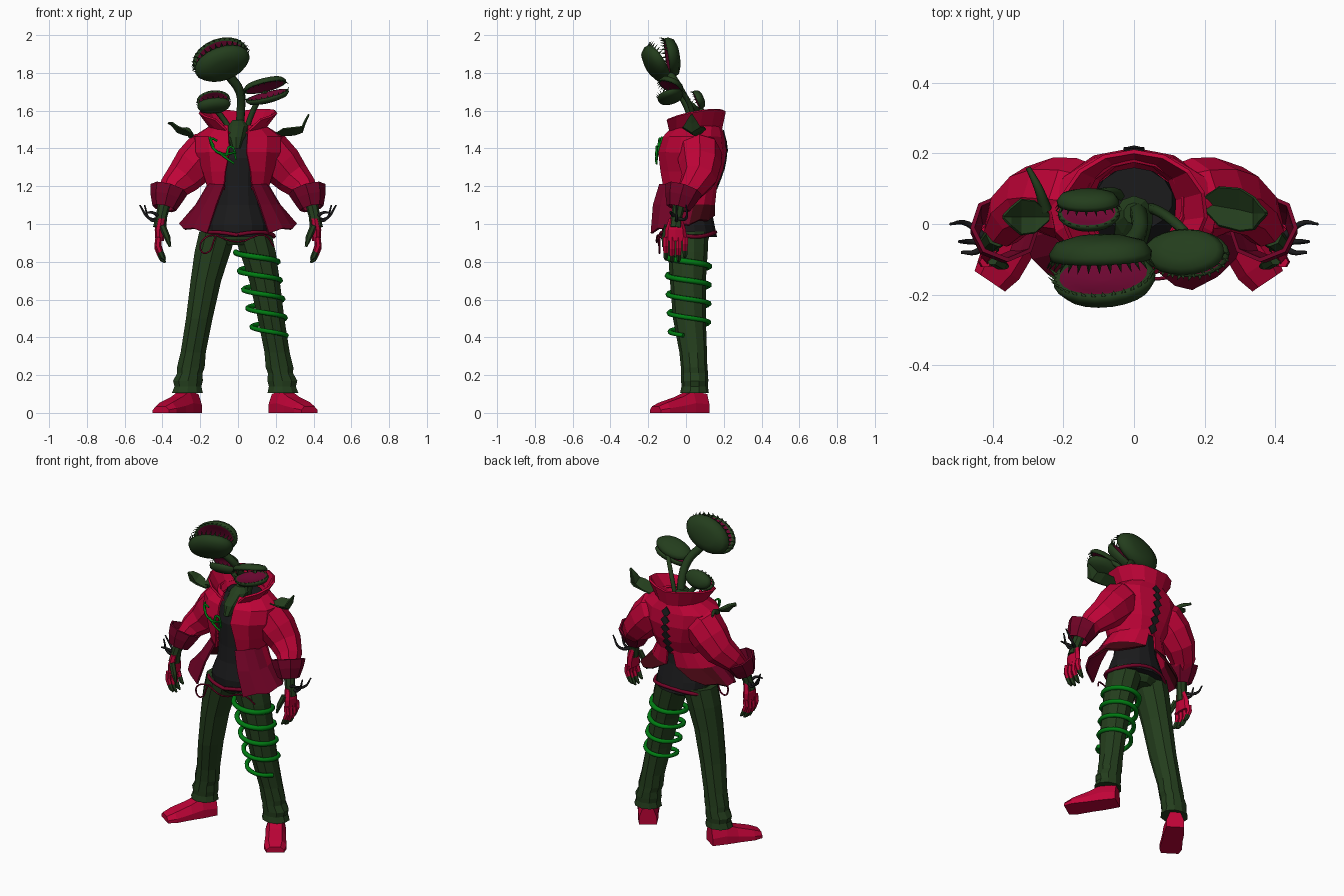
import bpy, bmesh
from math import sin, cos, pi, radians
from mathutils import Vector, Matrix

if "Cube" in bpy.data.objects:
    bpy.data.objects.remove(bpy.data.objects["Cube"])


def material(name, rgb):
    m = bpy.data.materials.new(name)
    m.use_nodes = True
    m.diffuse_color = (*rgb, 1)
    m.node_tree.nodes["Principled BSDF"].inputs["Base Color"].default_value = (*rgb, 1)
    return m


CRIMSON = material("crimson", (0.52, 0.001, 0.038))
DEEP = material("deep crimson", (0.17, 0.001, 0.02))
LINING = material("dark lining", (0.06, 0.002, 0.006))
MOUTH = material("mouth red", (0.15, 0.002, 0.03))
GREEN = material("plant green", (0.017, 0.047, 0.012))
VINE = material("bright vine", (0.0, 0.2, 0.006))
BLACK = material("shirt black", (0.011, 0.011, 0.012))


def finish(name, bm, mats, thick=0.0, smooth=False):
    bmesh.ops.recalc_face_normals(bm, faces=bm.faces)
    me = bpy.data.meshes.new(name)
    bm.to_mesh(me)
    bm.free()
    for m in mats:
        me.materials.append(m)
    ob = bpy.data.objects.new(name, me)
    bpy.context.collection.objects.link(ob)
    if thick:
        mod = ob.modifiers.new("thickness", "SOLIDIFY")
        mod.thickness, mod.offset = thick, 0
    if smooth:
        for p in me.polygons:
            p.use_smooth = True
    return ob


def loft(name, rings, mat, closed=True, thick=0.0):
    """Skin a list of equal point rings; closed rings get end caps."""
    bm = bmesh.new()
    vs = [[bm.verts.new(p) for p in r] for r in rings]
    n = len(vs[0])
    for a, b in zip(vs, vs[1:]):
        for i in range(n if closed else n - 1):
            j = (i + 1) % n
            bm.faces.new((a[i], a[j], b[j], b[i]))
    if closed and not thick:
        bm.faces.new(vs[0])
        bm.faces.new(vs[-1])
    return finish(name, bm, [mat], thick)


def oval(z, cx, cy, rx, ry, n=10):
    return [(cx + rx * sin(2 * pi * i / n), cy - ry * cos(2 * pi * i / n), z) for i in range(n)]


def limb(name, stations, mat, n=8, thick=0.0):
    """Rings square to a path of (point, radius)."""
    pts = [Vector(p) for p, r in stations]
    rings = []
    for i, (p, r) in enumerate(stations):
        t = (pts[min(i + 1, len(pts) - 1)] - pts[max(i - 1, 0)]).normalized()
        u = t.cross(Vector((0, 1, 0))).normalized()
        v = u.cross(t)
        rings.append([pts[i] + r * (u * cos(2 * pi * k / n) + v * sin(2 * pi * k / n)) for k in range(n)])
    loft(name, rings, mat, True, thick)


def tendril(name, pts, r, mat, taper=1.0):
    """Round tube along a smooth curve, turned into a mesh."""
    cu = bpy.data.curves.new(name, "CURVE")
    cu.dimensions, cu.bevel_depth, cu.bevel_resolution, cu.resolution_u = "3D", r, 1, 4
    cu.use_fill_caps = True
    sp = cu.splines.new("BEZIER")
    sp.bezier_points.add(len(pts) - 1)
    for i, (b, p) in enumerate(zip(sp.bezier_points, pts)):
        b.co = p
        b.handle_left_type = b.handle_right_type = "AUTO"
        b.radius = 1 + (taper - 1) * i / (len(pts) - 1)
    tmp = bpy.data.objects.new(name, cu)
    bpy.context.collection.objects.link(tmp)
    bm = bmesh.new()
    bm.from_mesh(tmp.evaluated_get(bpy.context.evaluated_depsgraph_get()).to_mesh())
    bpy.data.objects.remove(tmp)
    finish(name, bm, [mat], 0, True)


def flytrap(name, hinge, w, d, h, pitch, tilt, gape, teeth):
    """Two domed lobes with red inner faces and a fringe of teeth."""
    bm = bmesh.new()
    M = Matrix.Translation(hinge) @ Matrix.Rotation(radians(tilt), 4, "Y") @ Matrix.Rotation(radians(pitch), 4, "X")
    n = 20
    for k in (1, -1):
        L = M @ Matrix.Rotation(radians(-k * gape), 4, "X")

        def pt(f, s, z):
            return L @ Vector((w * s * cos(f), -d / 2 + d / 2 * s * sin(f), k * z))
        levels = [(0.1, h * 0.35), (0.6, h * 0.2), (0.88, 0.0), (1, 0), (1.02, h * 0.3),
                  (0.88, h * 0.72), (0.5, h * 0.95), (0.1, h)]
        rings = [[bm.verts.new(pt(2 * pi * i / n, s, z)) for i in range(n)] for s, z in levels]
        for li, (a, b) in enumerate(zip(rings, rings[1:])):
            for i in range(n):
                j = (i + 1) % n
                bm.faces.new((a[i], a[j], b[j], b[i])).material_index = 1 if li < 2 else 0
        bm.faces.new(rings[0]).material_index = 1
        bm.faces.new(rings[-1])
        for i in range(teeth):
            f = pi * (0.95 + 1.1 * (i + 0.5) / teeth)
            base = [bm.verts.new(pt(f + e, s, 0)) for e, s in ((-0.05, 1), (0.05, 1), (0, 0.93))]
            tip = bm.verts.new(pt(f, 1.1, -d * 0.12))
            for a in range(3):
                bm.faces.new((base[a], base[(a + 1) % 3], tip))
    finish(name, bm, [GREEN, MOUTH], 0, True)


# Flytrap heads and stems
flytrap("main_trap", (-0.06, -0.083, 1.785), 0.148, 0.2, 0.068, -66, -20, 14, 17)
flytrap("left_trap", (0.15, -0.02, 1.70), 0.115, 0.135, 0.04, -4, -14, 18, 13)
flytrap("right_trap", (-0.125, 0.075, 1.605), 0.087, 0.105, 0.042, -52, -6, 15, 11)
tendril("main_stem", [(0, .05, 1.45), (.015, .02, 1.6), (.01, -.03, 1.7), (-.05, -.085, 1.79)], 0.025, GREEN)
tendril("left_stem", [(.03, .05, 1.45), (.08, .03, 1.6), (.12, 0, 1.67), (.15, -.03, 1.7)], 0.015, GREEN)
tendril("right_stem", [(-.02, .06, 1.45), (-.06, .09, 1.53), (-.12, .08, 1.61)], 0.015, GREEN)
loft("neck", [oval(1.40, -.01, -.07, .025, .05), oval(1.46, -.01, -.03, .05, .07),
              oval(1.52, 0, .02, .055, .06), oval(1.55, 0, .03, .03, .03)], GREEN)

# Shirt, hips and belt
shirt = [(.93, .17, .145, .02), (1.0, .17, .14, .01), (1.1, .13, .12, .01), (1.2, .12, .115, .01),
         (1.35, .13, .13, .02), (1.44, .13, .12, .04), (1.5, .11, .09, .07)]
loft("shirt", [oval(z, 0, cy, rx, ry, 14) for z, rx, ry, cy in shirt], BLACK)
loft("hips", [oval(.89, -.01, .01, .09, .09), oval(.92, -.01, .01, .16, .11), oval(.97, -.01, .01, .17, .12)], GREEN)
tendril("belt", [(.19 * sin(a * pi / 8), .01 - .145 * cos(a * pi / 8), .945 + .012 * sin(a)) for a in range(17)], 0.011, DEEP)
tendril("belt_loop", [(-.1, -.14, .94), (-.17, -.15, .93), (-.2, -.14, .87), (-.17, -.14, .845), (-.12, -.14, .93)], 0.005, DEEP)
tendril("belt_cord", [(-.12, -.14, .94), (0, -.155, .905), (.14, -.14, .94), (.19, -.1, .88)], 0.005, DEEP)


# Jacket: arcs left open at the front
def arc(z, rx, yf, yb, gap, n=12, end=None):
    cy, ry = (yf + yb) / 2, (yb - yf) / 2
    end = 2 * pi - gap if end is None else end
    return [Vector((rx * sin(a), cy - ry * cos(a), z))
            for a in (gap + (end - gap) * i / n for i in range(n + 1))]


jacket = [(1.18, .155, -.13, .15, .5), (1.28, .19, -.14, .19, .35), (1.38, .235, -.145, .21, .19),
          (1.46, .235, -.12, .2, .21), (1.52, .14, -.07, .18, .38)]
loft("jacket_body", [arc(*r) for r in jacket], CRIMSON, False, 0.012)
collar = [arc(1.48, .125, -.09, .18, .35), arc(1.58, .205, -.13, .205, .62)]
for p in collar[1]:
    p.z = 1.555 + 0.2 * p.y + 0.15 * abs(p.x)
loft("collar", collar, CRIMSON, False, 0.012)


# Row of black diamonds down the spine
def back_depth(z):
    lo, hi = next((a, b) for a, b in zip(jacket, jacket[1:]) if z <= b[0])
    return lo[3] + (hi[3] - lo[3]) * (z - lo[0]) / (hi[0] - lo[0])


for i in range(6):
    z = 1.465 - i * 0.05
    bm = bmesh.new()
    for side in (-1, 1):
        bm.faces.new([bm.verts.new((x, back_depth(h) + 0.01 - abs(x) * 0.1, h))
                      for x, h in ((0, z + .032), (side * .03, z), (0, z - .032))])
    bmesh.ops.remove_doubles(bm, verts=bm.verts, dist=0.0001)
    finish("spine_diamond", bm, [BLACK], 0.006)

for s, side in ((1, "left"), (-1, "right")):
    def m(x, y, z):
        return (x * s, y, z)

    # Jacket skirt panel: hem higher at the back, rear faces crimson above and dark below
    panel = [arc(1.21, .155, -.155, .16, .48, 7, pi * .97), arc(1.1, .22, -.195, .15, .54, 7, pi * .95),
             arc(1.0, .31, -.21, .17, .55, 7, pi * .85)]
    for i, p in enumerate(panel[2]):
        p.z = 0.95 + 0.011 * i + (0.015 if i % 2 else 0)
    skirt = loft(side + "_jacket_skirt", [[m(*p) for p in r] for r in panel], DEEP, False, 0.012)
    skirt.data.materials.append(CRIMSON)
    skirt.data.materials.append(LINING)
    for f in skirt.data.polygons:
        if f.center.y > 0.02:
            f.material_index = 1 if f.center.z > 1.1 else 2

    # Sleeve, cuff and wrist
    limb(side + "_sleeve", [(m(.12, .06, 1.39), .105), (m(.175, .07, 1.375), .118), (m(.23, .075, 1.315), .113),
                            (m(.29, .07, 1.245), .095), (m(.345, .03, 1.19), .075), (m(.375, -.02, 1.13), .055)], CRIMSON)
    limb(side + "_cuff", [(m(.365, -.01, 1.185), .096), (m(.378, -.025, 1.14), .082), (m(.39, -.04, 1.085), .058)], DEEP, 8, 0.012)
    limb(side + "_wrist", [(m(.385, -.03, 1.13), .035), (m(.405, -.05, 1.04), .03), (m(.415, -.055, .98), .035)], GREEN)

    # Hand: red back, green-tipped curled fingers
    palm = [(1.03, .405, .022, .035), (.97, .415, .026, .055), (.91, .415, .022, .06)]
    loft(side + "_palm", [[m(*p) for p in oval(z, cx, -.055, rx, ry, 8)] for z, cx, rx, ry in palm], CRIMSON)
    for f, drop in enumerate((0, .015, .012, -.01)):
        y = -.107 + f * .034
        limb(side + "_finger", [(m(.42, y, .93), .017), (m(.425, y, .885 - drop), .017), (m(.412, y, .85 - drop), .015)], CRIMSON, 6)
        limb(side + "_fingertip", [(m(.413, y, .852 - drop), .0155), (m(.4, y, .825 - drop), .013),
                                   (m(.385, y, .81 - drop), .005)], GREEN, 6)
    limb(side + "_thumb", [(m(.40, -.1, .99), .018), (m(.375, -.115, .93), .017), (m(.36, -.12, .88), .007)], GREEN, 6)

    # Wrist twigs
    for y, a, b in ((0, (.47, 1.03), (.52, 1.1)), (-.05, (.46, 1.02), (.495, 1.1)), (-.08, (.45, 1.06), (.49, 1.06))):
        tendril(side + "_twig", [m(.41, -.05, 1.03), m(a[0], y, a[1]), m(b[0], y, b[1])], 0.012, BLACK, 0.35)

    # Trouser leg with a ruffled hem
    leg = [(.96, .09, .01, .105, .11), (.85, .12, .01, .1, .105), (.70, .155, .01, .085, .095),
           (.50, .19, .018, .074, .087), (.32, .222, .038, .07, .073), (.24, .235, .043, .077, .07),
           (.21, .24, .045, .07, .072), (.17, .25, .046, .083, .072), (.14, .25, .046, .075, .07), (.105, .253, .045, .086, .076)]
    loft(side + "_trouser_leg", [[(s * p[0] - .015, p[1], p[2]) for p in oval(*r)] for r in leg], GREEN)

    # Shoe: boxy sections from heel to toe, turned outward
    turn = Matrix.Translation((s * .22 - .015, .095, 0)) @ Matrix.Rotation(s * radians(34), 4, "Z")
    sections = [(0, .052, .1), (.09, .06, .115), (.16, .06, .085), (.26, .066, .055), (.31, .052, .035)]
    loft(side + "_shoe", [[turn @ Vector((x * w, -l, z)) for x, z in
                           ((-1, 0), (1, 0), (1, h * .45), (.6, h), (-.6, h), (-1, h * .45))]
                          for l, w, h in sections], CRIMSON)


# Shoulder leaves, folded along the midrib
def leaf(name, stations):
    loft(name, [[(x, y - w, z + w * .35), (x, y, z - w * .3), (x, y + w, z + w * .35)]
                for x, y, z, w in stations], GREEN, False, 0.008)


leaf("left_shoulder_leaf", [(.19, .06, 1.47, .01), (.24, .05, 1.485, .055), (.30, .04, 1.49, .06),
                            (.34, .03, 1.50, .045), (.355, .03, 1.54, .025), (.375, .03, 1.58, .004)])
leaf("right_shoulder_leaf", [(-.24, .02, 1.47, .01), (-.28, .02, 1.485, .045), (-.32, .02, 1.50, .05),
                             (-.35, .02, 1.53, .025), (-.37, .02, 1.535, .004)])
tendril("right_shoulder_sprig", [(-.25, .04, 1.47), (-.27, .1, 1.5), (-.3, .16, 1.5)], 0.018, GREEN, 0.4)

# Vine coiled round the left leg
coil = []
for i in range(41):
    t = i / 40
    a = 2 * pi * 4.45 * t
    coil.append((.095 + .078 * t - (.108 - .018 * t) * cos(a), .01 + .008 * t - (.114 - .012 * t) * sin(a), .85 - .44 * t))
tendril("leg_vine", coil, 0.016, VINE, 0.8)

# Vine sprigs on the chest
for pts in ([(-.15, -.125, 1.46), (-.13, -.145, 1.40), (-.08, -.155, 1.37), (-.01, -.16, 1.38)],
            [(-.1, -.15, 1.38), (-.05, -.158, 1.34), (-.02, -.155, 1.32)],
            [(-.13, -.145, 1.41), (-.14, -.14, 1.45), (-.11, -.14, 1.44)],
            [(-.06, -.155, 1.36), (-.04, -.155, 1.41), (-.01, -.155, 1.34)]):
    tendril("chest_vine", pts, 0.008, VINE, 0.7)
